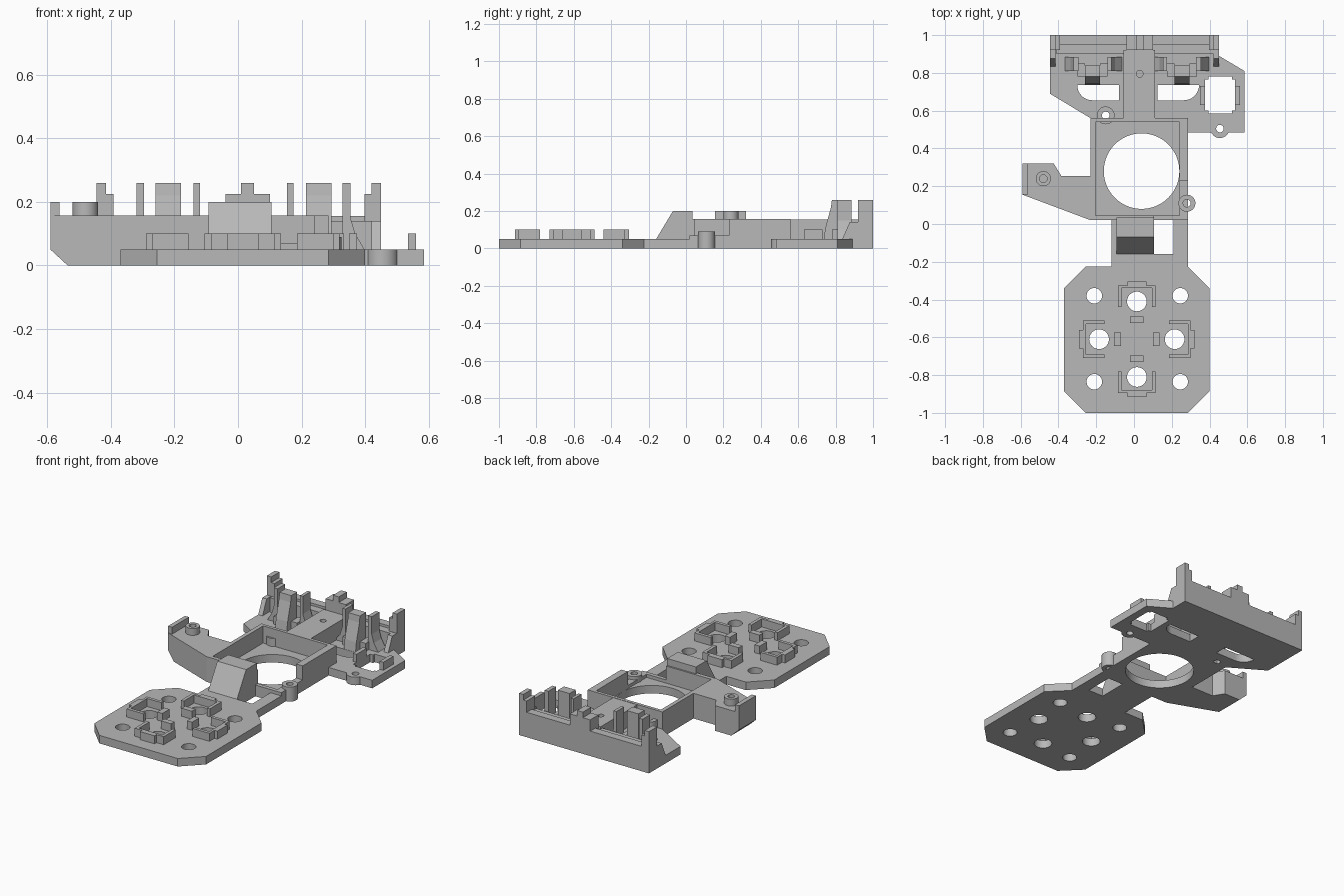
import bpy, bmesh, math
from mathutils import Matrix, Vector

cube = bpy.data.objects.get("Cube")
if cube:
    bpy.data.objects.remove(cube, do_unlink=True)

GREY = (0.48, 0.48, 0.48, 1)
grey = bpy.data.materials.new("plain grey plastic")
grey.use_nodes = True
grey.diffuse_color = GREY
grey.node_tree.nodes["Principled BSDF"].inputs["Base Color"].default_value = GREY
PLATE = 0.05


def add(name, bm):
    bmesh.ops.recalc_face_normals(bm, faces=bm.faces[:])
    me = bpy.data.meshes.new(name)
    bm.to_mesh(me)
    bm.free()
    ob = bpy.data.objects.new(name, me)
    bpy.context.collection.objects.link(ob)
    me.materials.append(grey)
    return ob


def prism(bm, pts, lo, hi, axis="z"):
    """Extrude a profile along an axis between lo and hi."""
    place = {"z": lambda a, b, c: (a, b, c), "y": lambda a, b, c: (a, c, b),
             "x": lambda a, b, c: (c, a, b)}[axis]
    face = bm.faces.new([bm.verts.new(place(a, b, lo)) for a, b in pts])
    out = bmesh.ops.extrude_face_region(bm, geom=[face])["geom"]
    bmesh.ops.translate(bm, vec=Vector(place(0, 0, hi - lo)),
                        verts=[v for v in out if isinstance(v, bmesh.types.BMVert)])


def box(bm, x0, x1, y0, y1, z0, z1):
    prism(bm, [(x0, y0), (x1, y0), (x1, y1), (x0, y1)], z0, z1)


def cyl(bm, x, y, r, z0, z1, n=40):
    prism(bm, [(x + r * math.cos(i * math.tau / n), y + r * math.sin(i * math.tau / n))
               for i in range(n)], z0, z1)


def boxes(name, rows):
    bm = bmesh.new()
    for row in rows:
        box(bm, *row)
    return add(name, bm)


def profile(name, pts, lo, hi, axis="z"):
    bm = bmesh.new()
    prism(bm, pts, lo, hi, axis)
    return add(name, bm)


def cut(ob, bm):
    """Subtract the shapes in bm from ob."""
    tool = add("cutter", bm)
    tool.hide_render = True
    mod = ob.modifiers.new("holes", "BOOLEAN")
    mod.operation, mod.object, mod.solver = "DIFFERENCE", tool, "EXACT"
    bpy.context.view_layer.objects.active = ob
    bpy.ops.object.modifier_apply(modifier=mod.name)
    bpy.data.objects.remove(tool, do_unlink=True)


def smooth(ob):
    bpy.ops.object.select_all(action="DESELECT")
    ob.select_set(True)
    bpy.context.view_layer.objects.active = ob
    bpy.ops.object.shade_smooth_by_angle(angle=math.radians(30))


def boss(name, x, y, r, z0, z1, hole):
    bm, tool = bmesh.new(), bmesh.new()
    cyl(bm, x, y, r, z0, z1)
    cyl(tool, x, y, hole, z0 - 0.02, z1 + 0.02)
    ob = add(name, bm)
    cut(ob, tool)
    smooth(ob)


# Base plate: front pad, neck, hub floor and rear deck
base = profile("base_plate", [
    (-.255, -1), (.285, -1), (.40, -.885), (.40, -.34), (.285, -.225), (.285, .485),
    (.585, .485), (.585, .81), (.45, .89), (.45, 1), (-.445, 1), (-.445, .69),
    (-.23, .56), (-.23, .02), (-.12, .02), (-.12, -.225), (-.255, -.225),
    (-.37, -.34), (-.37, -.885)], 0, PLATE)

# Openings in the base plate
mounts = [(.015, -.41, 0), (-.185, -.61, 90), (.015, -.81, 180), (.215, -.61, 270)]
holes = bmesh.new()
cyl(holes, .04, .28, .2, -.1, .2, 64)
for x, y, _ in mounts:
    cyl(holes, x, y, .052, -.1, .2)
for x in (-.21, .245):
    for y in (-.38, -.835):
        cyl(holes, x, y, .041, -.1, .2)
for x, y in ((.455, .505), (-.15, .575), (.28, .11)):
    cyl(holes, x, y, .02, -.1, .2)
box(holes, .105, .21, -.16, .02, -.1, .2)
prism(holes, [(.375, .6), (.395, .6), (.395, .585), (.52, .585), (.52, .6), (.535, .6),
              (.535, .765), (.52, .765), (.52, .78), (.395, .78), (.395, .765),
              (.375, .765)], -.1, .2)
arc = [(math.cos(math.radians(a)) * .08, math.sin(math.radians(a)) * .08)
       for a in range(180, 271, 10)]
slot = [(-.22 + a, .735 + b) for a, b in arc] + [(-.08, .655), (-.08, .735)]
prism(holes, slot, -.1, .2)
prism(holes, [(.034 - x + .01, y) for x, y in slot], -.1, .2)
cut(base, holes)
smooth(base)

# Clip walls around each of the four round pad openings
for i, (x, y, turn) in enumerate(mounts):
    ob = boxes(f"pad_clip_{i + 1}", [
        (-.05, .05, .08, .105, PLATE, .1), (-.1, .1, .07, .085, PLATE, .1),
        (-.1, -.08, -.03, .085, PLATE, .1), (.08, .1, -.03, .085, PLATE, .1),
        (-.035, .035, -.115, -.08, PLATE, .1)])
    ob.data.transform(Matrix.Translation((x, y, 0)) @ Matrix.Rotation(math.radians(turn), 4, "Z"))

# Neck wedge and hub walls
profile("neck_wedge", [(-.16, 0), (-.16, PLATE), (-.07, .2), (.035, .2), (.035, 0)],
        -.093, .105, "x")
boxes("hub_walls", [
    (-.23, .105, .02, .045, 0, .157), (.105, .285, .02, .045, 0, .07),
    (-.23, -.205, .02, .56, 0, .157), (-.23, .285, .54, .56, 0, .157),
    (.24, .285, .045, .23, 0, .07), (.24, .285, .23, .56, 0, .157)])

# Side arm: plan outline with the lower outer edge chamfered
arm = profile("side_arm", [(-.23, .02), (-.59, .155), (-.59, .32), (-.425, .32),
                           (-.385, .255), (-.23, .255)], 0, .157)
chamfer = bmesh.new()
prism(chamfer, [(-.65, -.01), (-.525, -.01), (-.59, .05), (-.65, .11)], -.1, .5, "y")
cut(arm, chamfer)
boxes("arm_lip", [(-.59, -.562, .155, .32, .15, .2)])
boss("arm_boss", -.48, .24, .04, .15, .2, .02)

# Screw ears
boss("hub_ear", .28, .11, .045, 0, .09, .02)
boss("deck_ear", .455, .505, .05, 0, PLATE, .02)
boss("inner_ear", -.15, .575, .047, 0, .1, .02)

# Centre spine on the rear deck
spine = boxes("centre_spine", [(-.055, .11, .55, .92, 0, .155)])
pin = bmesh.new()
cyl(pin, .03, .795, .018, -.1, .3)
cut(spine, pin)

# Back wall with stepped centre and corner posts
boxes("back_wall", [(-.445, .45, .95, 1, 0, .155), (-.41, .42, .9, .95, 0, .14)])
boxes("centre_post", [(-.04, .10, .92, 1, 0, .225), (.01, .05, .92, 1, .2, .26)])
for side, name in ((1, "left"), (-1, "right")):
    def sx(a, b):
        return sorted((side * a + .0025, side * b + .0025))
    boxes(name + "_corner_post", [(*sx(.418, .4475), .92, 1, 0, .26),
                                  (*sx(.395, .418), .92, 1, 0, .225)])
    profile(name + "_post_foot", [(.835, PLATE), (.875, .14), (.93, .14), (.93, PLATE)],
            *sx(.418, .4475), "x")

# Spring fingers: a flared pair and a raked middle blade on each side
outer = [(-.295, .04), (-.295, .26), (-.32, .26), (-.32, .15), (-.335, .1), (-.37, .04)]
inner = [(-.14, .04), (-.14, .26), (-.12, .26), (-.12, .15), (-.1, .09), (-.055, .04)]
rake = [(.735, .04), (.745, .11), (.775, .22), (.78, .26), (.84, .26), (.84, .04)]
for side, name in ((1, "right"), (-1, "left")):
    def mx(x):
        return x if side == 1 else .034 - x
    for part, pts in (("outer", outer), ("inner", inner)):
        profile(f"{name}_{part}_finger", [(mx(x), z) for x, z in pts], .81, .885, "y")
    profile(name + "_middle_finger", rake, *sorted((mx(-.26), mx(-.18))), "x")
    boxes(name + "_finger_guides", [
        (*sorted((mx(a), mx(b))), .78, .85, .04, .1) for a, b in ((-.3, -.26), (-.18, -.14))])

# Tabs beside the square deck opening
boxes("deck_tabs", [(.35, .375, .63, .73, .04, .1), (.535, .56, .63, .73, .04, .1)])
